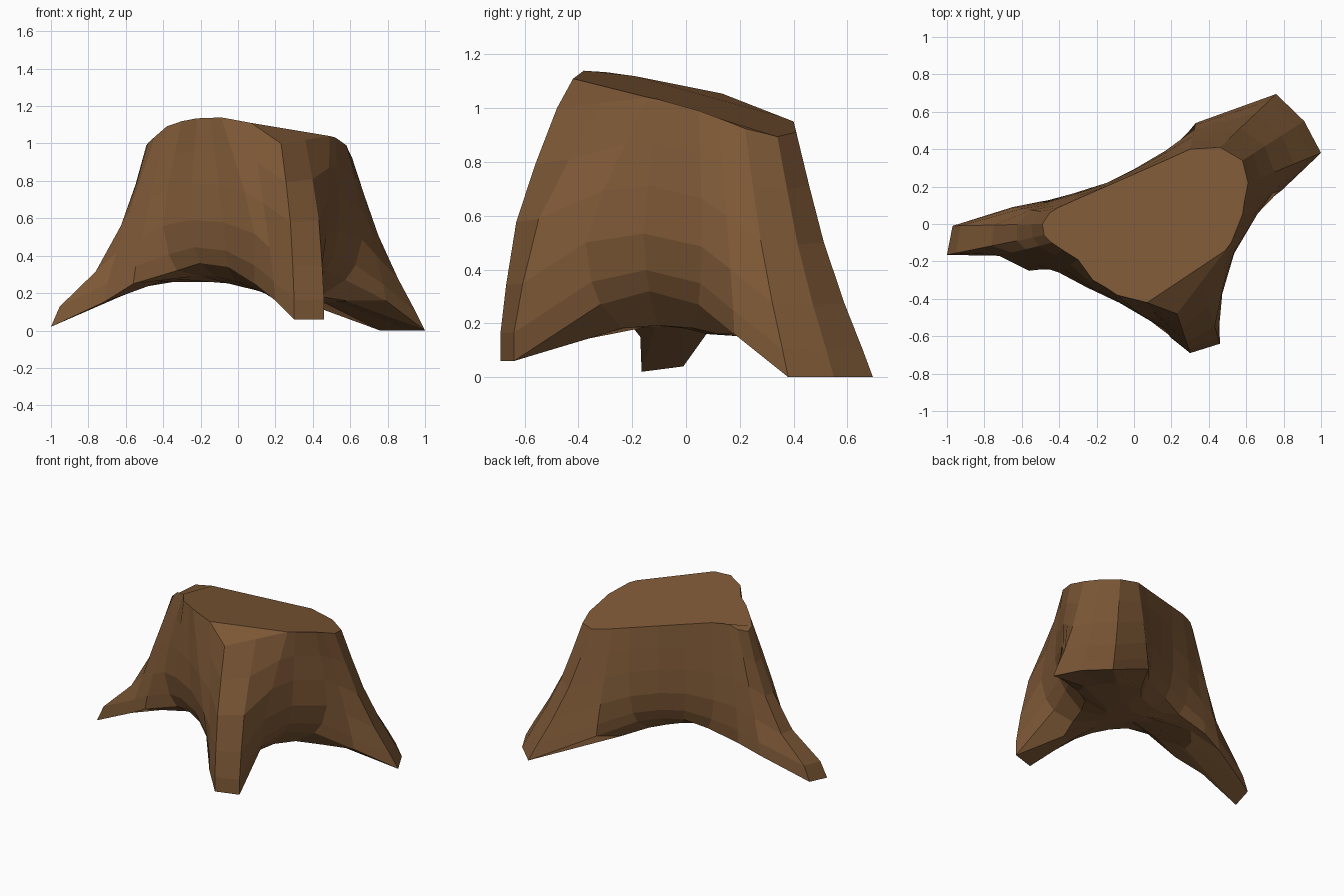
import bpy, bmesh

if "Cube" in bpy.data.objects:
    bpy.data.objects.remove(bpy.data.objects["Cube"])

# Columns round the stump: top x, y, then rim x, y, z, starting at the left root
COLS = [
    (-.49, .00, -.97, -.01, .04), (-.48, -.06, -1.0, -.165, .02),
    (-.44, -.10, -.72, -.17, .15), (-.38, -.14, -.56, -.25, .25),
    (-.30, -.19, -.41, -.265, .32), (-.22, -.30, -.26, -.345, .36),
    (-.15, -.34, -.08, -.43, .34), (-.09, -.38, .09, -.53, .25),
    (.07, -.42, .20, -.61, .16), (.23, -.48, .30, -.69, .06),
    (.36, -.31, .46, -.64, .06), (.49, -.14, .48, -.38, .27),
    (.52, -.10, .545, -.16, .32), (.58, .05, .675, .06, .27),
    (.59, .12, .79, .18, .16), (.61, .22, 1.0, .38, 0),
    (.58, .34, .91, .55, 0), (.46, .41, .76, .695, 0),
    (.30, .40, .33, .54, .23), (.20, .355, .17, .40, .30),
    (.03, .28, .00, .30, .33), (-.14, .205, -.15, .225, .33),
    (-.30, .135, -.34, .165, .29), (-.40, .09, -.50, .12, .24),
    (-.45, .06, -.65, .09, .18)]

# How far out each kind of column has flared at each height fraction
HEIGHTS = (.22, .45, .70, .89, 1)
FLARE = {'left': (.12, .28, .54, .91, 1), 'front': (.38, .72, .90, 1, 1),
         'right': (.17, .36, .63, .87, 1), 'flank': (.25, .50, .75, .93, 1),
         'arch': (.35, .70, 1, 1, 1)}
# The walls curl inwards above each arch
TUCK = (0, 0, .02, .08, .17)
KIND = {0: 'left', 1: 'left', 9: 'front', 10: 'front',
        15: 'right', 16: 'right', 17: 'right'}
KIND.update({i: 'arch' for i in (4, 5, 6, 7, 11, 12, 13, 19, 20, 21, 22)})
CENTRE = (.08, -.02)


def lerp(a, b, t):
    return a + (b - a) * t


def inward(x, y, t):
    return lerp(x, CENTRE[0], t), lerp(y, CENTRE[1], t)


def top_z(x, y):
    # tilted cut, bevelled at the left, front and right-hand ends
    return min(1.056 - .084 * x - .2 * y, .99 + .8 * (x + .49) - .1 * y,
               1.11 - .5 * (x - y - .49), 1.0 - .33 * (x + y - .6))


def under_z(x):
    return max(.16, min(.285, .24 - .26 * x))


bm = bmesh.new()
columns = []
for i, (tx, ty, rx, ry, rz) in enumerate(COLS):
    kind = KIND.get(i, 'flank')
    tz = top_z(tx, ty)
    pts = [(tx, ty, tz)]
    for h, k, tuck in zip(HEIGHTS, FLARE[kind], TUCK):
        x, y = lerp(tx, rx, k), lerp(ty, ry, k)
        if kind == 'arch':
            x, y = inward(x, y, tuck)
        pts.append((x, y, lerp(tz, rz, h)))
    # underside, running in from the rim
    ux, uy = inward(rx, ry, {'arch': .4, 'flank': .3}.get(kind, .45))
    pts.append((ux, uy, lerp(rz, under_z(ux), .95 if kind == 'right' else .8)))
    vx, vy = inward(rx, ry, .75)
    pts.append((vx, vy, under_z(vx)))
    columns.append([bm.verts.new(p) for p in pts])

# Walls and underside
mid = bm.verts.new((*CENTRE, under_z(CENTRE[0])))
n = len(columns)
for i in range(n):
    a, b = columns[i], columns[(i + 1) % n]
    for j in range(len(a) - 1):
        bm.faces.new((a[j], a[j + 1], b[j + 1], b[j]))
    bm.faces.new((a[-1], mid, b[-1]))

# Cut top, with a separate sloping facet above the front root
facet = bm.faces.new([columns[i][0] for i in (8, 9, 10, 11)])
top = bm.faces.new([c[0] for i, c in enumerate(columns) if i not in (9, 10)])
bmesh.ops.recalc_face_normals(bm, faces=bm.faces)

mesh = bpy.data.meshes.new("tree_stump")
bm.to_mesh(mesh)
bm.free()
stump = bpy.data.objects.new("tree_stump", mesh)
bpy.context.collection.objects.link(stump)

bark = bpy.data.materials.new("bark")
bark.diffuse_color = (.21, .10, .038, 1)
bark.use_nodes = True
bark.node_tree.nodes["Principled BSDF"].inputs["Base Color"].default_value = bark.diffuse_color
mesh.materials.append(bark)
